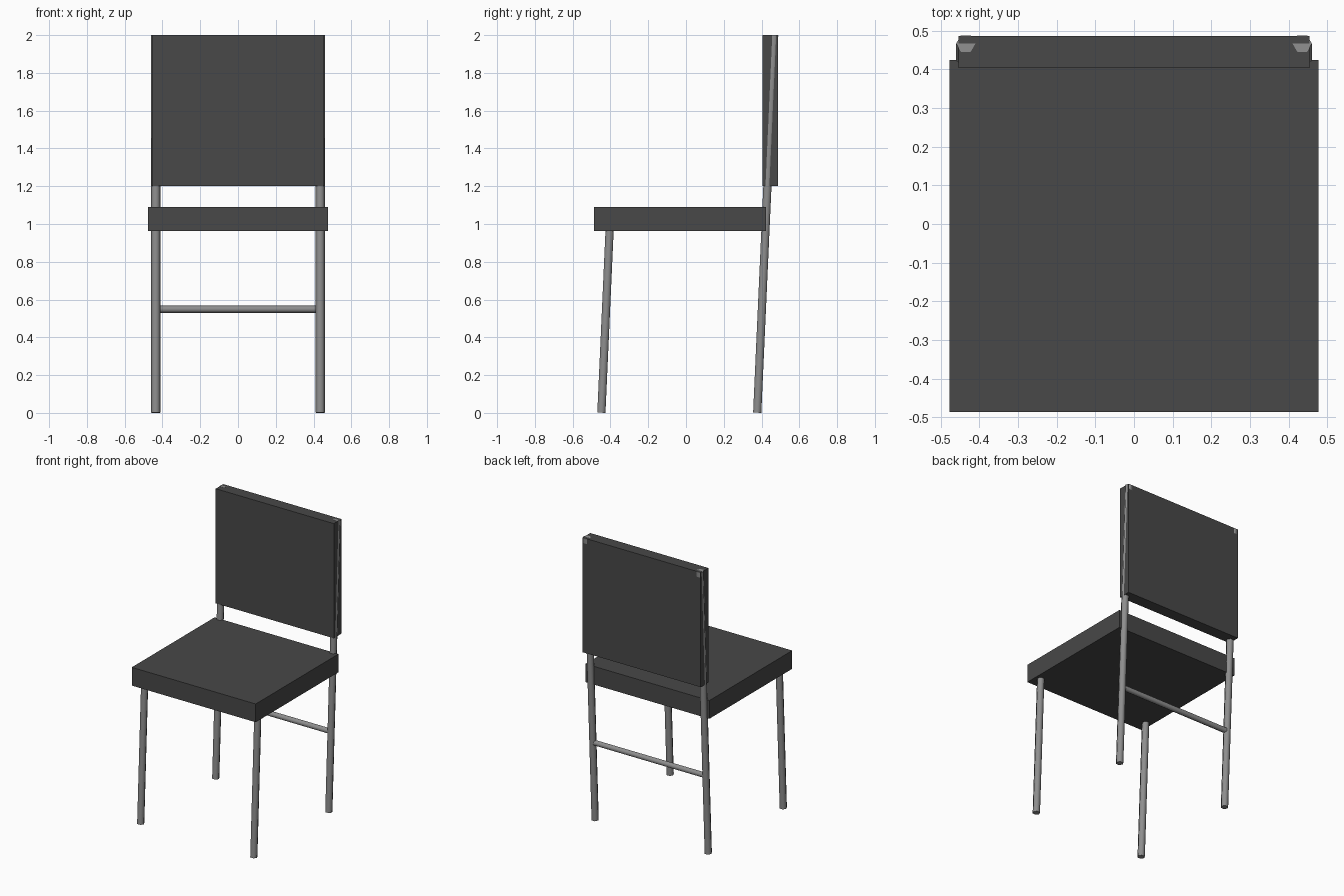
import bpy, bmesh, math
from mathutils import Vector, Matrix

if "Cube" in bpy.data.objects:
    bpy.data.objects.remove(bpy.data.objects["Cube"])


def material(name, v):
    m = bpy.data.materials.new(name)
    m.diffuse_color = (v, v, v, 1)
    m.use_nodes = True
    m.node_tree.nodes["Principled BSDF"].inputs["Base Color"].default_value = m.diffuse_color
    return m


CUSHION = material("dark grey upholstery", 0.065)
METAL = material("grey metal", 0.27)


def finish(name, bm, mat):
    me = bpy.data.meshes.new(name)
    bm.to_mesh(me)
    bm.free()
    me.materials.append(mat)
    ob = bpy.data.objects.new(name, me)
    bpy.context.collection.objects.link(ob)
    return ob


def box(name, lo, hi, mat):
    lo, hi = Vector(lo), Vector(hi)
    bm = bmesh.new()
    bmesh.ops.create_cube(bm, size=1)
    bmesh.ops.scale(bm, vec=hi - lo, verts=bm.verts)
    bmesh.ops.translate(bm, vec=(lo + hi) / 2, verts=bm.verts)
    return finish(name, bm, mat)


def tube(name, start, end, radius, mat, spin):
    """Six-sided rod with smooth sides and sharp, flat ends."""
    start, end = Vector(start), Vector(end)
    axis = end - start
    bm = bmesh.new()
    bmesh.ops.create_cone(bm, cap_ends=True, segments=6, radius1=radius,
                          radius2=radius, depth=axis.length)
    rot = Vector((0, 0, 1)).rotation_difference(axis).to_matrix()
    rot = rot @ Matrix.Rotation(spin, 3, 'Z')
    bmesh.ops.rotate(bm, matrix=rot, verts=bm.verts)
    bmesh.ops.translate(bm, vec=(start + end) / 2, verts=bm.verts)
    for f in bm.faces:
        f.smooth = len(f.verts) == 4
    for e in bm.edges:
        e.smooth = all(len(f.verts) == 4 for f in e.link_faces)
    return finish(name, bm, mat)


# Seat and upright back panel
box("seat", (-0.477, -0.487, 0.964), (0.477, 0.424, 1.091), CUSHION)
box("back_panel", (-0.4545, 0.404, 1.202), (0.4545, 0.487, 2.0), CUSHION)

# Legs lean backwards; rear legs run up through the back panel
LEAN = 0.045
LEG_X = 0.4355
for side, sx in (("left", -1), ("right", 1)):
    x = sx * LEG_X
    tube("front_leg_" + side, (x, -0.448, 0.001),
         (x, -0.448 + LEAN, 1.0), 0.025, METAL, math.pi / 2)
    tube("rear_leg_" + side, (x, 0.377, 0.001),
         (x, 0.377 + 2 * LEAN, 2.0), 0.025, METAL, math.pi / 2)

# Stretcher between the rear legs
tube("rear_stretcher", (-LEG_X, 0.402, 0.549), (LEG_X, 0.402, 0.549),
     0.02, METAL, math.pi / 2)
